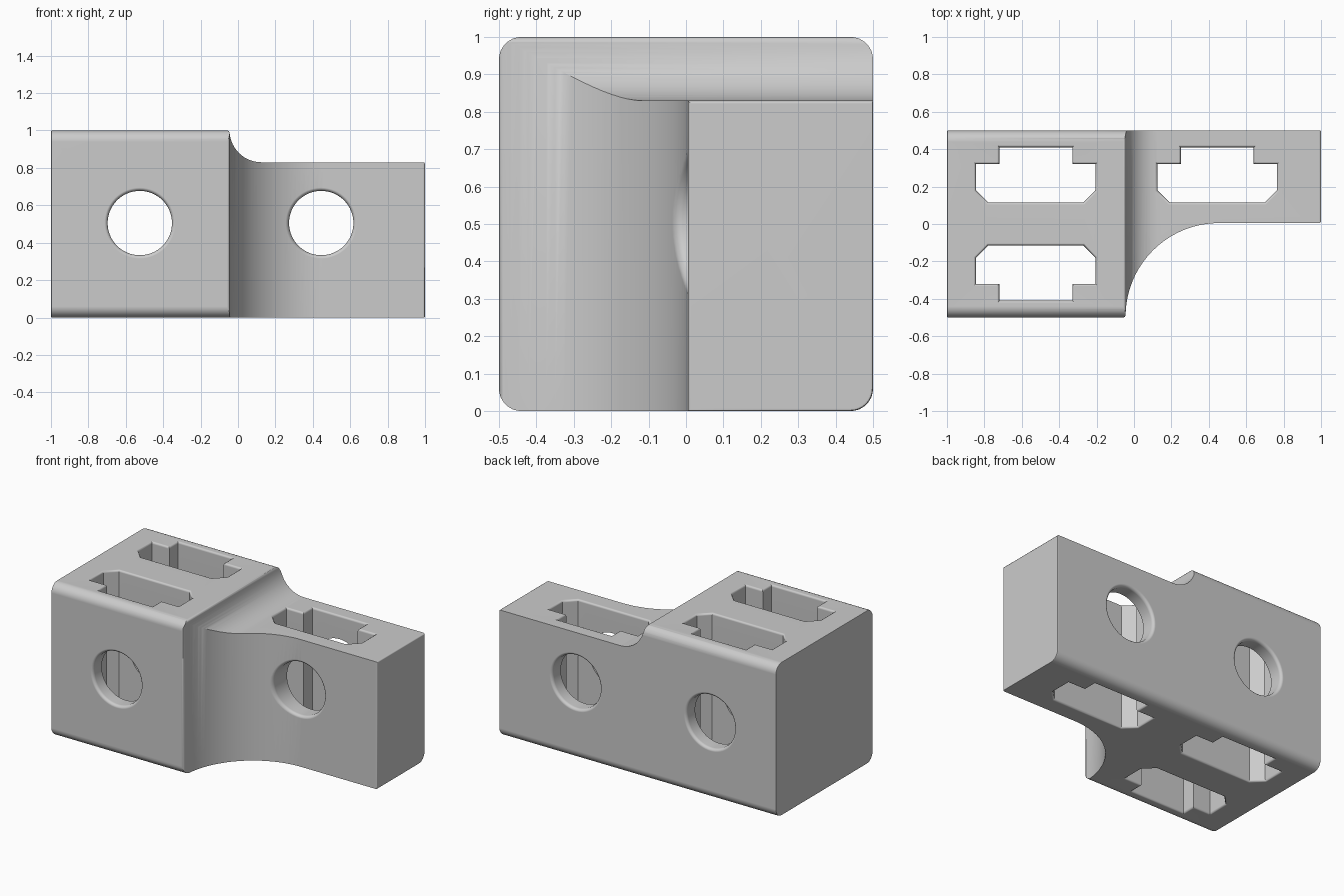
import bpy
import bmesh
from math import pi, sin, cos, sqrt
from mathutils import Vector

cube = bpy.data.objects.get("Cube")
if cube:
    bpy.data.objects.remove(cube, do_unlink=True)

grey = bpy.data.materials.new("plain grey")
grey.use_nodes = True
colour = (0.6, 0.6, 0.6, 1)
grey.diffuse_color = colour
grey.node_tree.nodes["Principled BSDF"].inputs["Base Color"].default_value = colour

STEP_X = -0.045            # where the thick block ends
ARM_Y, ARM_Z = 0.005, 0.83  # front and top of the thin arm
FRONT_R, TOP_R = 0.5, 0.17  # concave fillet radii
EDGE_R = 0.06              # rounding of the long edges
BLOCK_X, ARM_X = -0.525, 0.445


def loft(name, rings):
    """Closed solid through rings of equal point count."""
    bm = bmesh.new()
    loops = [[bm.verts.new(p) for p in ring] for ring in rings]
    n = len(loops[0])
    for a, b in zip(loops, loops[1:]):
        for i in range(n):
            j = (i + 1) % n
            bm.faces.new((a[i], a[j], b[j], b[i]))
    bm.faces.new(list(reversed(loops[0])))
    bm.faces.new(loops[-1])
    # Side and cap windings agree, so the volume's sign tells which way is out
    if bm.calc_volume(signed=True) < 0:
        bmesh.ops.reverse_faces(bm, faces=bm.faces[:])
    mesh = bpy.data.meshes.new(name)
    bm.to_mesh(mesh)
    bm.free()
    obj = bpy.data.objects.new(name, mesh)
    bpy.context.collection.objects.link(obj)
    mesh.materials.append(grey)
    return obj


def cut(cutter):
    mod = body.modifiers.new("cut", "BOOLEAN")
    mod.operation = "DIFFERENCE"
    mod.solver = "EXACT"
    mod.object = cutter
    bpy.context.view_layer.objects.active = body
    bpy.context.view_layer.update()
    bpy.ops.object.modifier_apply(modifier=mod.name)
    bpy.data.objects.remove(cutter, do_unlink=True)


def rounded_section(x, inset):
    """Rounded square across the body at x, shrunk by inset."""
    pts = []
    reach, r = 0.5 - EDGE_R, EDGE_R - inset
    for corner, (sy, sz) in enumerate(((1, 1), (-1, 1), (-1, -1), (1, -1))):
        for i in range(9):
            a = (corner + i / 8) * pi / 2
            pts.append((x, sy * reach + r * cos(a), 0.5 + sz * reach + r * sin(a)))
    return pts


def step_profile(radius, low, top, steps, out):
    """Concave step outline: block edge, fillet, flat arm, eased arm end."""
    pts = [(-0.06, top + out), (-0.06, top + 0.001),
           (STEP_X - 0.005, top - 0.003), (STEP_X, top - 0.012)]
    for i in range(1, steps + 1):
        a = pi / 2 * i / steps
        pts.append((STEP_X + radius * (1 - cos(a)), low + radius * (1 - sin(a))))
    pts += [(0.99, low), (0.997, low - 0.003), (1.001, low - 0.01),
            (1.1, low - 0.01), (1.1, top + out)]
    return pts


def front_surface(x):
    """Depth of the arm's front face at x."""
    dx = min(0, x - (STEP_X + FRONT_R))
    return ARM_Y - FRONT_R + sqrt(FRONT_R ** 2 - dx * dx)


def grow(points, d):
    """Offset a clockwise outline outward by d."""
    pts = [Vector(p) for p in points]
    result = []
    for i, p in enumerate(pts):
        a = (p - pts[i - 1]).normalized()
        b = (pts[(i + 1) % len(pts)] - p).normalized()
        na, nb = Vector((-a.y, a.x)), Vector((-b.y, b.x))
        result.append(p + (na + nb) * d / (1 + na.dot(nb)))
    return result


def hole_ring(cx, extra, depth):
    """Circle around a cross hole, its depth following a face."""
    pts = []
    for i in range(64):
        a = 2 * pi * i / 64
        x = cx + (0.172 + extra) * cos(a)
        pts.append((x, depth(x), 0.505 + (0.172 + extra) * sin(a)))
    return pts


# Body with rounded long edges and eased ends
ends = [(-1, 0.007), (-0.998, 0.002), (-0.993, 0),
        (0.993, 0), (0.998, 0.002), (1, 0.007)]
body = loft("connector_block", [rounded_section(x, d) for x, d in ends])

# Front step with large fillet (outline mirrored in depth)
outline = step_profile(FRONT_R, -ARM_Y, 0.5, 32, 0.1)
cut(loft("front_step", [[(x, -d, z) for x, d in outline] for z in (-0.1, 1.1)]))

# Top step with small fillet
outline = step_profile(TOP_R, ARM_Z, 1.0, 14, 0.1)
cut(loft("top_step", [[(x, y, h) for x, h in outline] for y in (-0.6, 0.6)]))

# Stepped pockets with flared rims
half = [(0.195, 0.41), (0.195, 0.32), (0.32, 0.32), (0.32, 0.18), (0.255, 0.115)]
pocket = half + [(-x, y) for x, y in reversed(half)]
for cx, side, top in ((BLOCK_X, 1, 1.0), (BLOCK_X, -1, 1.0), (ARM_X, 1, ARM_Z)):
    levels = [(-0.1, 0.013), (-0.001, 0.013), (0.004, 0.004), (0.013, 0),
              (top - 0.013, 0), (top - 0.004, 0.004), (top + 0.001, 0.013),
              (top + 0.1, 0.013)]
    cut(loft("pocket", [[(cx + p.x, side * p.y, z) for p in grow(pocket, d)]
                        for z, d in levels]))

# Round cross holes with flared rims following the faces
flare = [(-0.001, 0.02), (0.004, 0.009), (0.01, 0.003), (0.02, 0)]
for cx, face, start in ((BLOCK_X, lambda x: -0.5, -0.7),
                        (ARM_X, front_surface, -0.3)):
    rings = [hole_ring(cx, 0.02, lambda x: start)]
    rings += [hole_ring(cx, e, lambda x: face(x) + d) for d, e in flare]
    rings += [hole_ring(cx, e, lambda x: 0.5 - d) for d, e in reversed(flare)]
    rings.append(hole_ring(cx, 0.02, lambda x: 0.7))
    cut(loft("cross_hole", rings))

# Smooth fillets, crisp corners, flat large faces
bpy.ops.object.select_all(action="DESELECT")
body.select_set(True)
bpy.context.view_layer.objects.active = body
bpy.ops.object.shade_smooth_by_angle(angle=0.7)
weighted = body.modifiers.new("flat_faces", "WEIGHTED_NORMAL")
weighted.keep_sharp = True
